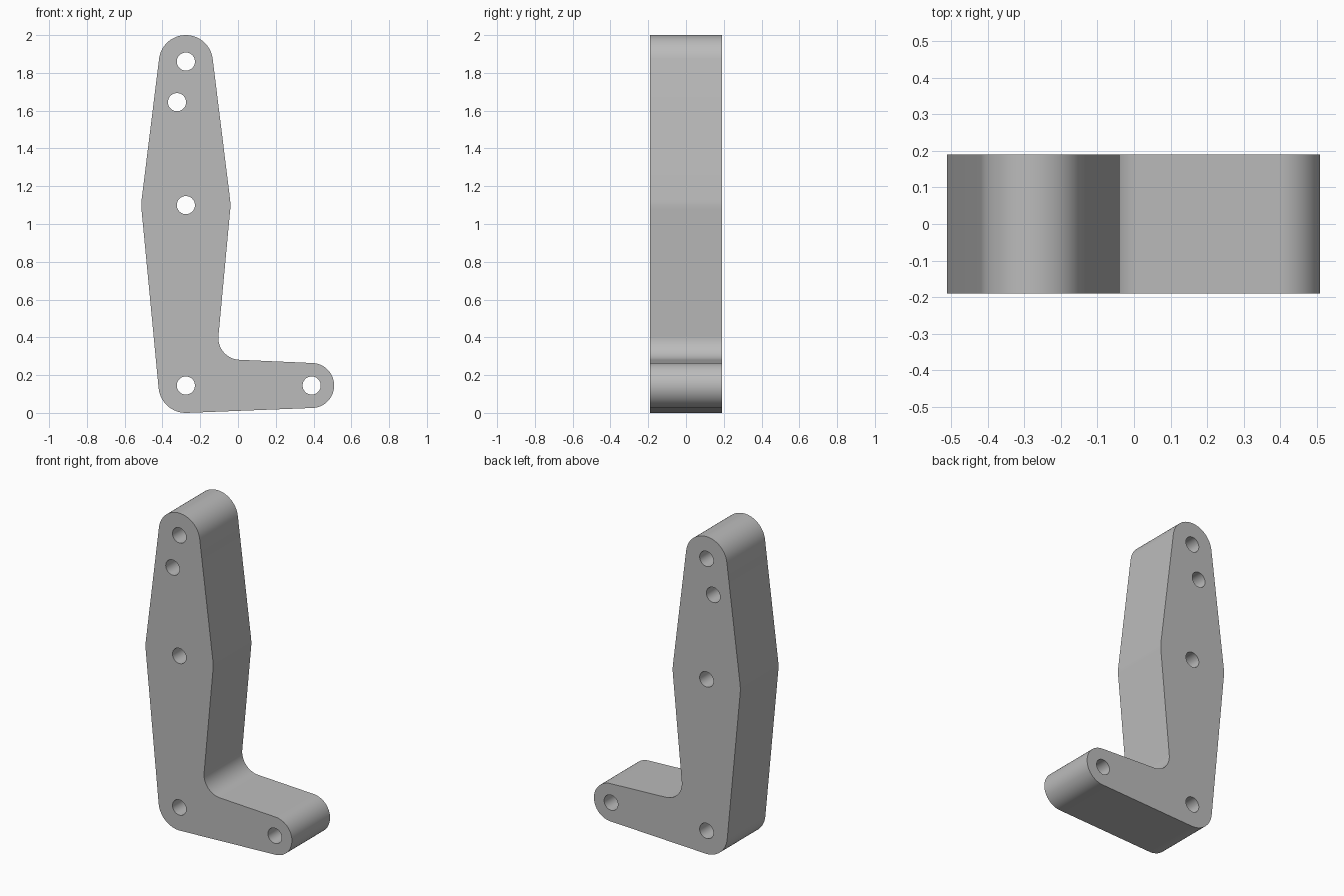
import bpy, bmesh
from math import acos, atan2, cos, sin, pi, hypot, ceil, radians

if "Cube" in bpy.data.objects:
    bpy.data.objects.remove(bpy.data.objects["Cube"], do_unlink=True)

HALF_DEPTH = 0.19
HOLE_RADIUS = 0.048

# Outline circles (x, z, radius) in counter-clockwise order; negative radius = concave
heel = (-0.276, 0.145, 0.145)
toe = (0.39, 0.145, 0.119)
fillet = (0.012, 0.397, -0.116)
middle = (-0.276, 1.1, 0.236)
crown = (-0.276, 1.857, 0.143)
outline = [heel, toe, fillet, middle, crown, middle]

# Pin holes (x, z)
holes = [(-0.276, 1.86), (-0.323, 1.645), (-0.276, 1.1), (-0.276, 0.145), (0.39, 0.145)]


def tangent_normal(a, b):
    """Angle of the outward normal of the line tangent to two circles."""
    dx, dz = b[0] - a[0], b[1] - a[1]
    return atan2(dz, dx) - acos((a[2] - b[2]) / hypot(dx, dz))


def arc(circle, start, sweep, steps):
    x, z, r = circle
    angles = [start + sweep * i / steps for i in range(steps + 1)]
    return [(x + r * cos(t), z + r * sin(t)) for t in angles]


def rounded_outline(circles):
    points = []
    for i, circle in enumerate(circles):
        start = tangent_normal(circles[i - 1], circle)
        end = tangent_normal(circle, circles[(i + 1) % len(circles)])
        sweep = (end - start + pi) % (2 * pi) - pi
        points += arc(circle, start, sweep, max(2, ceil(abs(sweep) / radians(5))))
    return points


def add_loop(bm, points):
    verts = [bm.verts.new((x, -HALF_DEPTH, z)) for x, z in points]
    return [bm.edges.new((v, verts[i - 1])) for i, v in enumerate(verts)]


# Front face with holes, extruded to the back
bm = bmesh.new()
edges = add_loop(bm, rounded_outline(outline))
for x, z in holes:
    edges += add_loop(bm, arc((x, z, HOLE_RADIUS), 0, 2 * pi, 40)[:-1])
bmesh.ops.triangle_fill(bm, edges=edges, use_beauty=True, use_dissolve=False)
result = bmesh.ops.extrude_face_region(bm, geom=bm.faces[:], use_keep_orig=True)
back = [g for g in result["geom"] if isinstance(g, bmesh.types.BMVert)]
bmesh.ops.translate(bm, verts=back, vec=(0, 2 * HALF_DEPTH, 0))
bmesh.ops.recalc_face_normals(bm, faces=bm.faces[:])
mesh = bpy.data.meshes.new("lever_arm")
bm.to_mesh(mesh)
bm.free()

lever = bpy.data.objects.new("lever_arm", mesh)
bpy.context.collection.objects.link(lever)

# Plain grey material
grey = bpy.data.materials.new("plain grey")
grey.use_nodes = True
colour = (0.5, 0.5, 0.5, 1)
grey.diffuse_color = colour
grey.node_tree.nodes["Principled BSDF"].inputs["Base Color"].default_value = colour
mesh.materials.append(grey)

# Smooth the rounded sides, keep the rims sharp
bpy.ops.object.select_all(action="DESELECT")
lever.select_set(True)
bpy.context.view_layer.objects.active = lever
bpy.ops.object.shade_smooth_by_angle(angle=radians(30))
